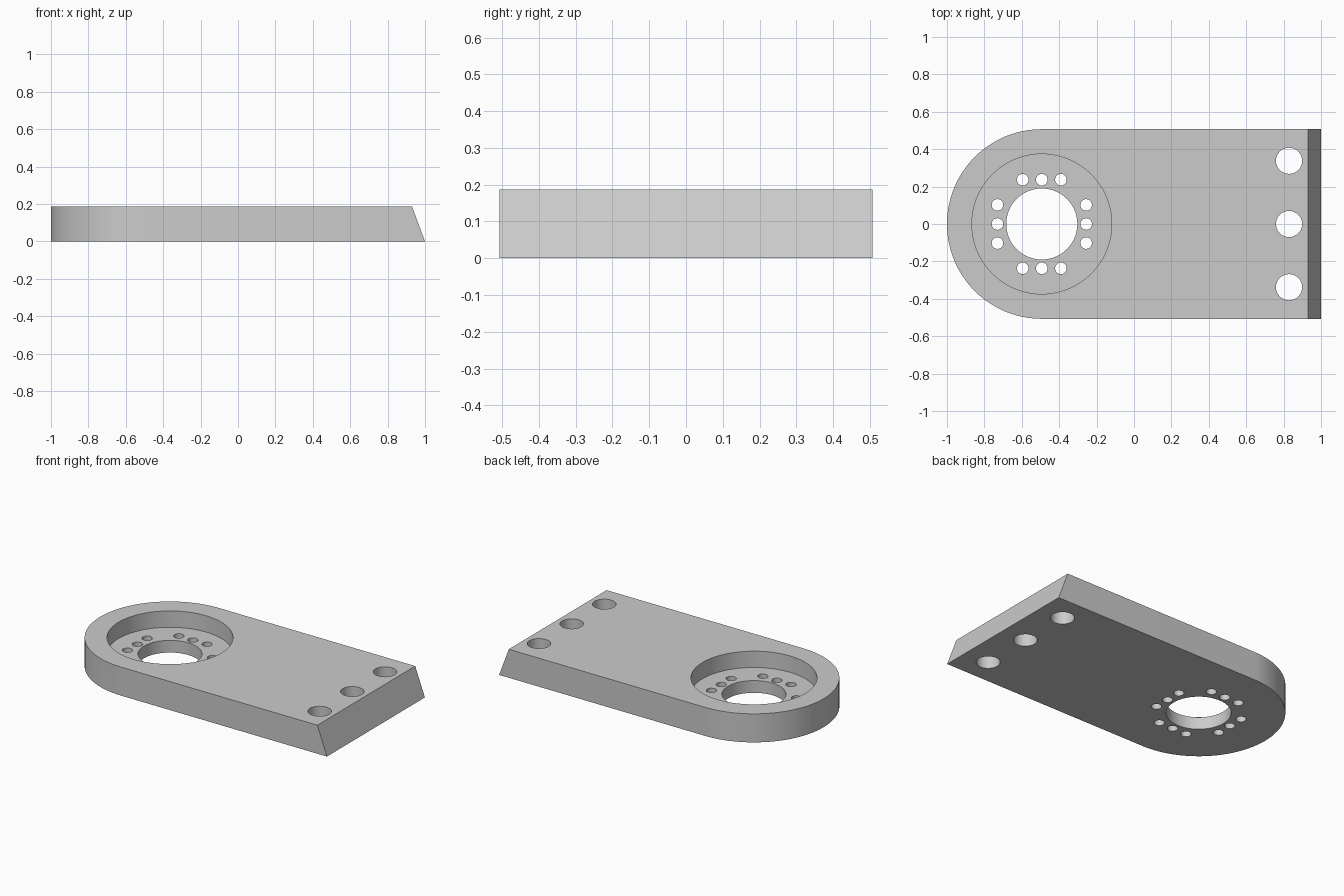
import bpy, bmesh, math
from mathutils import Matrix

if "Cube" in bpy.data.objects:
    bpy.data.objects.remove(bpy.data.objects["Cube"])

H = 0.187            # plate thickness
R = 0.507            # rounded end radius
CX = -1 + R          # bearing centre
FLOOR = 0.08         # height of the recess floor
TOP_X = 0.93         # top edge of the slanted end

grey = bpy.data.materials.new("grey")
grey.diffuse_color = (0.6, 0.6, 0.6, 1)
grey.use_nodes = True
grey.node_tree.nodes["Principled BSDF"].inputs["Base Color"].default_value = grey.diffuse_color


def make_object(name, bm):
    bmesh.ops.recalc_face_normals(bm, faces=bm.faces)
    mesh = bpy.data.meshes.new(name)
    bm.to_mesh(mesh)
    bm.free()
    mesh.materials.append(grey)
    obj = bpy.data.objects.new(name, mesh)
    bpy.context.collection.objects.link(obj)
    return obj


def cutter(name, holes, z0, z1):
    """One mesh of separate upright cylinders, each (x, y, radius, sides)."""
    bm = bmesh.new()
    for x, y, r, n in holes:
        bmesh.ops.create_cone(bm, cap_ends=True, segments=n, radius1=r, radius2=r,
                              depth=z1 - z0,
                              matrix=Matrix.Translation((x, y, (z0 + z1) / 2)))
    obj = make_object(name, bm)
    obj.hide_render = True
    return obj


# Plate: half-round left end, slanted right end
def outline(end_x):
    arc = [math.pi / 2 + math.pi * i / 48 for i in range(49)]
    pts = [(CX + R * math.cos(a), R * math.sin(a)) for a in arc]
    return pts + [(end_x, -R), (end_x, R)]


bm = bmesh.new()
low = [bm.verts.new((x, y, 0)) for x, y in outline(1)]
high = [bm.verts.new((x, y, H)) for x, y in outline(TOP_X)]
bm.faces.new(low)
bm.faces.new(high)
for i in range(len(low)):
    j = (i + 1) % len(low)
    bm.faces.new((low[i], low[j], high[j], high[i]))
plate = make_object("mounting_plate", bm)

# Through holes: bore, four rows of three small holes, three end holes
through = [(CX, 0, 0.19, 64)]
for k in range(4):
    c, s = round(math.cos(k * math.pi / 2)), round(math.sin(k * math.pi / 2))
    for t in (-0.102, 0, 0.102):
        through.append((CX + 0.237 * c - t * s, 0.237 * s + t * c, 0.031, 24))
through += [(0.829, y, 0.07, 32) for y in (-0.338, 0, 0.338)]

cutters = [cutter("recess_cutter", [(CX, 0, 0.374, 96)], FLOOR, H + 0.1),
           cutter("hole_cutter", through, -0.1, H + 0.1)]

bpy.context.view_layer.objects.active = plate
plate.select_set(True)
for c in cutters:
    mod = plate.modifiers.new(c.name, 'BOOLEAN')
    mod.operation = 'DIFFERENCE'
    mod.solver = 'EXACT'
    mod.object = c
    bpy.ops.object.modifier_apply(modifier=mod.name)
    bpy.data.objects.remove(c)

bpy.ops.object.shade_smooth_by_angle(angle=math.radians(30))
